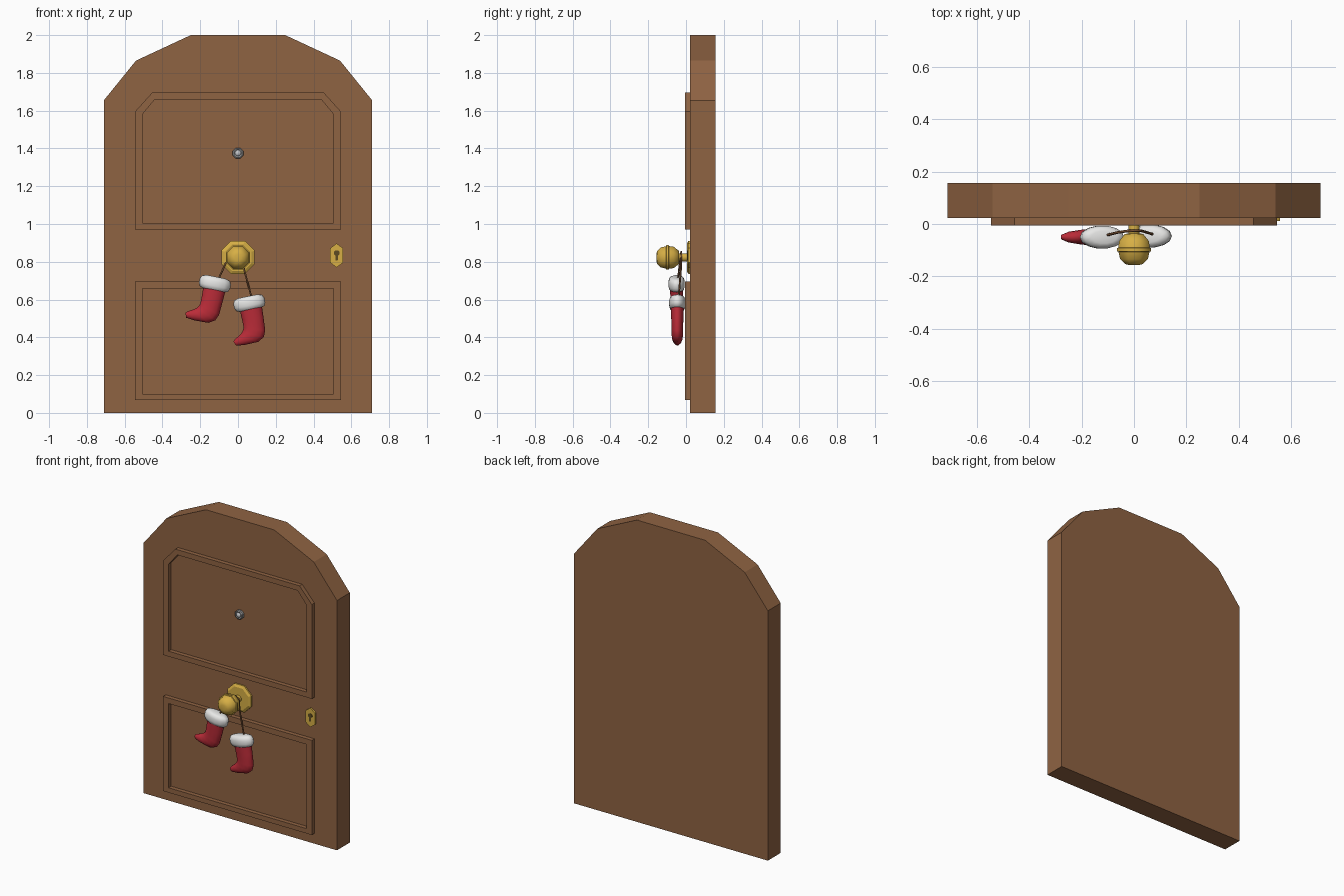
import bpy, bmesh, math
from mathutils import Vector

if "Cube" in bpy.data.objects:
    bpy.data.objects.remove(bpy.data.objects["Cube"])


def material(name, rgb):
    m = bpy.data.materials.new(name)
    m.diffuse_color = (*rgb, 1)
    m.use_nodes = True
    m.node_tree.nodes["Principled BSDF"].inputs["Base Color"].default_value = m.diffuse_color
    return m


WOOD = material("brown wood", (0.275, 0.125, 0.055))
GOLD = material("gold metal", (0.68, 0.43, 0.06))
DARK = material("dark keyhole", (0.11, 0.07, 0.015))
SILVER = material("silver metal", (0.30, 0.30, 0.30))
LENS = material("pale lens", (0.55, 0.56, 0.58))
RED = material("red cloth", (0.50, 0.025, 0.04))
WHITE = material("white fluff", (0.80, 0.80, 0.79))
CORD = material("brown cord", (0.20, 0.085, 0.035))


def finish(name, bm, mat, smooth=None):
    bmesh.ops.recalc_face_normals(bm, faces=bm.faces)
    me = bpy.data.meshes.new(name)
    bm.to_mesh(me)
    bm.free()
    me.materials.append(mat)
    ob = bpy.data.objects.new(name, me)
    bpy.context.collection.objects.link(ob)
    if smooth:
        bpy.ops.object.select_all(action='DESELECT')
        ob.select_set(True)
        bpy.context.view_layer.objects.active = ob
        bpy.ops.object.shade_smooth_by_angle(angle=math.radians(smooth))
    return ob


def loft(name, rings, mat, smooth=None):
    """Skin a list of equal-sized rings and cap both ends."""
    bm = bmesh.new()
    vs = [[bm.verts.new(p) for p in r] for r in rings]
    n = len(rings[0])
    for a, b in zip(vs, vs[1:]):
        for i in range(n):
            j = (i + 1) % n
            bm.faces.new((a[i], a[j], b[j], b[i]))
    bm.faces.new(vs[0])
    bm.faces.new(vs[-1])
    return finish(name, bm, mat, smooth)


def plate(name, outline, y0, y1, mat):
    """Extrude an x,z outline from y0 to y1."""
    return loft(name, [[(x, y, z) for x, z in outline] for y in (y0, y1)], mat)


def frame(name, outer, inner, y0, y1, mat):
    """Raised moulding between two matching outlines."""
    bm = bmesh.new()
    loops = [[bm.verts.new((x, y, z)) for x, z in o]
             for o, y in ((outer, y0), (outer, y1), (inner, y1), (inner, y0))]
    n = len(outer)
    for k in range(4):
        a, b = loops[k], loops[(k + 1) % 4]
        for i in range(n):
            j = (i + 1) % n
            bm.faces.new((a[i], a[j], b[j], b[i]))
    return finish(name, bm, mat)


def lathe(name, cx, cz, profile, n, mat, smooth=None):
    """Turn an (r, y) profile around the y direction, flat side up."""
    rings = []
    for r, y in profile:
        angs = [(i + 0.5) * 2 * math.pi / n for i in range(n)]
        rings.append([(cx + r * math.cos(a), y, cz + r * math.sin(a)) for a in angs])
    return loft(name, rings, mat, smooth)


def mirrored(half):
    """Right half outline, bottom to top, mirrored to the left."""
    return half + [(-x, z) for x, z in reversed(half)]


FACE = 0.022    # y of the door face
# Door slab
plate("door_slab", mirrored([(0.71, 0), (0.71, 1.655), (0.54, 1.865), (0.25, 2)]),
      FACE, 0.157, WOOD)

# Panel mouldings
frame("upper_panel_moulding",
      mirrored([(0.545, 0.97), (0.545, 1.595), (0.455, 1.695)]),
      mirrored([(0.505, 1.005), (0.505, 1.582), (0.44, 1.66)]),
      FACE + 0.001, -0.006, WOOD)
frame("lower_panel_moulding",
      mirrored([(0.545, 0.068), (0.545, 0.695)]),
      mirrored([(0.505, 0.10), (0.505, 0.658)]),
      FACE + 0.001, -0.006, WOOD)

# Peephole
lathe("peephole_ring", 0, 1.375,
      [(0.031, FACE), (0.031, 0.008), (0.024, 0.003), (0.018, 0.006)], 8, SILVER)
lathe("peephole_lens", 0, 1.375,
      [(0.018, 0.01), (0.016, 0.003), (0.009, -0.002), (0.002, -0.003)], 8, LENS, 50)

# Knob with its eight-sided backplate
KZ = 0.823
lathe("knob_backplate", 0, KZ,
      [(0.095, FACE), (0.095, 0.013), (0.078, 0.004)], 8, GOLD)
lathe("door_knob", 0, KZ,
      [(0.023, 0.01), (0.023, -0.036), (0.038, -0.038), (0.061, -0.065),
       (0.065, -0.09), (0.070, -0.092), (0.070, -0.104), (0.064, -0.106),
       (0.057, -0.134), (0.036, -0.153), (0.018, -0.157)], 8, GOLD, 50)

# Keyhole plate
KX = 0.522
hexagon = [(0.034, 0.795), (0.034, 0.872), (0, 0.897),
           (-0.034, 0.872), (-0.034, 0.795), (0, 0.77)]
plate("keyhole_plate", [(KX + x, z) for x, z in hexagon], FACE, 0.011, GOLD)
hole = [(0.006, 0.808), (0.007, 0.832), (0.015, 0.84), (0.015, 0.852), (0.008, 0.86)]
plate("keyhole", [(KX + x, z) for x, z in mirrored(hole)], 0.013, 0.009, DARK)


# Stockings: each section is front point, back point (u, v down) and half thickness
LEG = [((-0.052, 0.015), (0.068, 0.015), 0.036), ((-0.050, 0.08), (0.064, 0.085), 0.033),
       ((-0.050, 0.122), (0.059, 0.158), 0.031), ((-0.062, 0.143), (0.045, 0.190), 0.031),
       ((-0.082, 0.158), (0.012, 0.210), 0.028), ((-0.104, 0.170), (-0.060, 0.212), 0.021),
       ((-0.118, 0.182), (-0.108, 0.207), 0.009)]
CUFF = [((-0.045, -0.037), (0.055, -0.037), 0.024), ((-0.070, -0.030), (0.080, -0.030), 0.038),
        ((-0.079, -0.012), (0.089, -0.012), 0.044), ((-0.079, 0.012), (0.089, 0.012), 0.044),
        ((-0.070, 0.030), (0.080, 0.030), 0.039), ((-0.050, 0.036), (0.060, 0.036), 0.028)]


def sock_part(name, sections, cx, cy, cz, tilt, mat):
    right = Vector((math.cos(tilt), 0, -math.sin(tilt)))
    down = Vector((-math.sin(tilt), 0, -math.cos(tilt)))
    rings = []
    for f, b, t in sections:
        pf, pb = (Vector((cx, cy, cz)) + right * p[0] + down * p[1] for p in (f, b))
        mid, half = (pf + pb) / 2, (pb - pf) / 2
        angs = [i * 2 * math.pi / 14 for i in range(14)]
        rings.append([mid + half * math.cos(a) + Vector((0, t * math.sin(a), 0))
                      for a in angs])
    loft(name, rings, mat, 60)


for side, cx, cy, cz, tilt in (("left", -0.127, -0.050, 0.685, 0.2),
                               ("right", 0.055, -0.046, 0.58, -0.2)):
    sock_part(side + "_stocking", LEG, cx, cy, cz, tilt, RED)
    sock_part(side + "_stocking_cuff", CUFF, cx, cy, cz, tilt, WHITE)

# Cord looped over the knob neck
path = [(-0.112, -0.045, 0.69), (-0.066, -0.033, 0.79), (-0.028, -0.027, 0.842),
        (0, -0.025, 0.852), (0.024, -0.025, 0.838), (0.032, -0.027, 0.76),
        (0.075, -0.04, 0.60)]
cu = bpy.data.curves.new("cord", 'CURVE')
cu.dimensions = '3D'
cu.bevel_depth = 0.005
cu.bevel_resolution = 1
cu.use_fill_caps = True
sp = cu.splines.new('POLY')
sp.points.add(len(path) - 1)
for p, co in zip(sp.points, path):
    p.co = (*co, 1)
cu.materials.append(CORD)
cord = bpy.data.objects.new("hanging_cord", cu)
bpy.context.collection.objects.link(cord)
bpy.ops.object.select_all(action='DESELECT')
cord.select_set(True)
bpy.context.view_layer.objects.active = cord
bpy.ops.object.convert(target='MESH')
